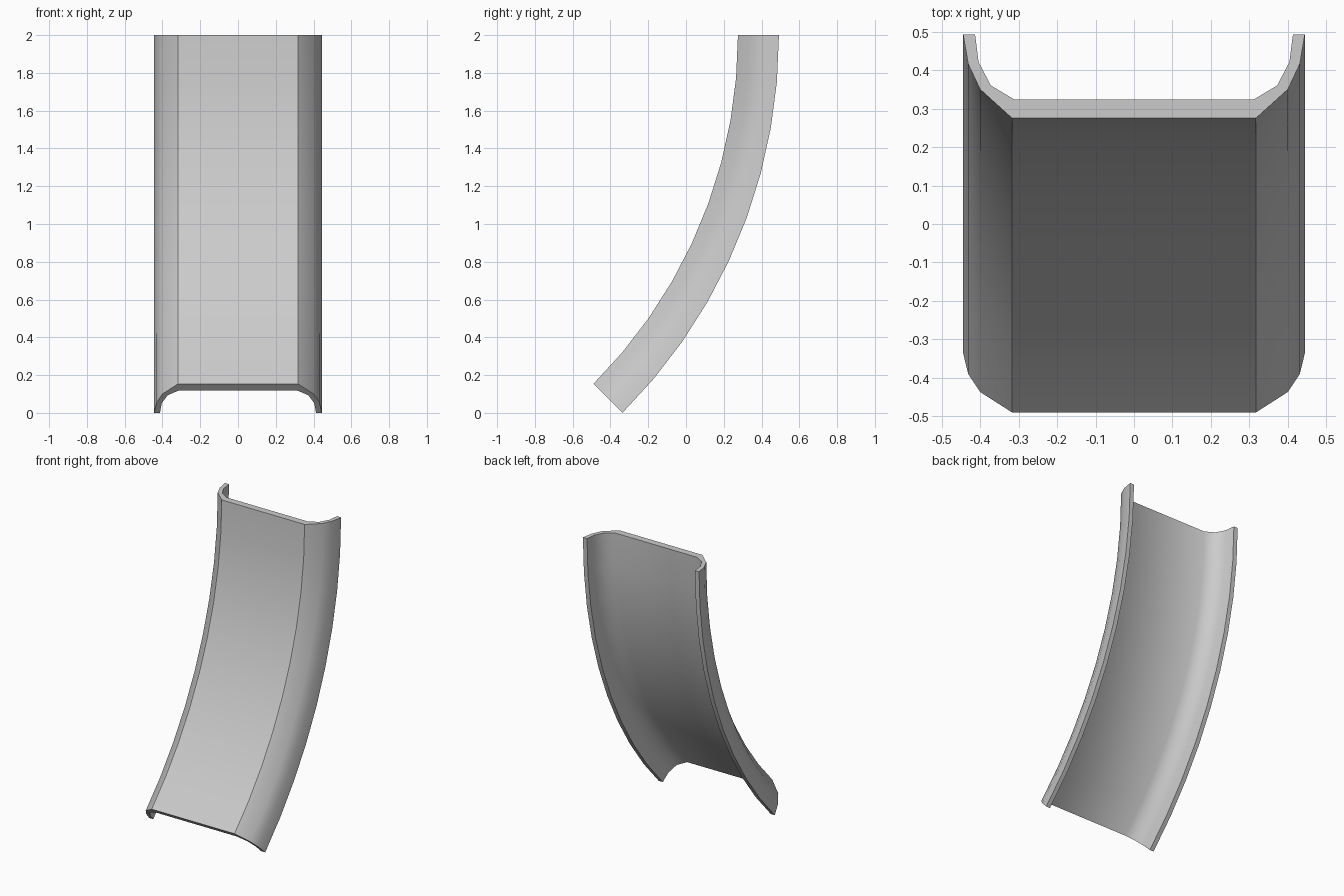
import bpy, bmesh, math

cube = bpy.data.objects.get("Cube")
if cube:
    bpy.data.objects.remove(cube, do_unlink=True)

# Plain grey material
grey = bpy.data.materials.new("light_grey")
grey.use_nodes = True
colour = (0.6, 0.6, 0.6, 1)
grey.diffuse_color = colour
grey.node_tree.nodes["Principled BSDF"].inputs["Base Color"].default_value = colour

# Half cross-section of the channel: x, and depth behind the front face
front = [(0.317, 0), (0.4, 0.075), (0.431, 0.141), (0.444, 0.217)]
back = [(0.413, 0.217), (0.404, 0.146), (0.372, 0.085), (0.31, 0.048)]
half = front + back
section = half + [(-x, d) for x, d in reversed(half)]

# Sweep the section through an eighth of a circle
FRONT_RADIUS, CENTRE_Y, TOP, STEPS = 2.611, -2.336, 2.0, 9
bm = bmesh.new()
rings = []
for i in range(STEPS + 1):
    a = math.radians(45) * i / STEPS
    rings.append([bm.verts.new((x,
                                CENTRE_Y + (FRONT_RADIUS + d) * math.cos(a),
                                TOP - (FRONT_RADIUS + d) * math.sin(a)))
                  for x, d in section])
n = len(section)
for r, s in zip(rings, rings[1:]):
    for j in range(n):
        k = (j + 1) % n
        bm.faces.new((r[j], r[k], s[k], s[j]))

# End caps, as mirrored strips with a centre strip
m = len(half)
for ring in (rings[0], rings[-1]):
    for j in range(len(front) - 1):
        bm.faces.new((ring[j], ring[j + 1], ring[m - 2 - j], ring[m - 1 - j]))
        p, q = n - 1 - j, m + j
        bm.faces.new((ring[p], ring[p - 1], ring[q + 1], ring[q]))
    bm.faces.new((ring[0], ring[m - 1], ring[m], ring[n - 1]))
bmesh.ops.recalc_face_normals(bm, faces=bm.faces)

mesh = bpy.data.meshes.new("curved_channel")
bm.to_mesh(mesh)
bm.free()
mesh.materials.append(grey)
channel = bpy.data.objects.new("curved_channel", mesh)
bpy.context.collection.objects.link(channel)

# Smooth rounded sides, sharp front creases and rims
bpy.ops.object.select_all(action="DESELECT")
channel.select_set(True)
bpy.context.view_layer.objects.active = channel
bpy.ops.object.shade_smooth_by_angle(angle=math.radians(36))
